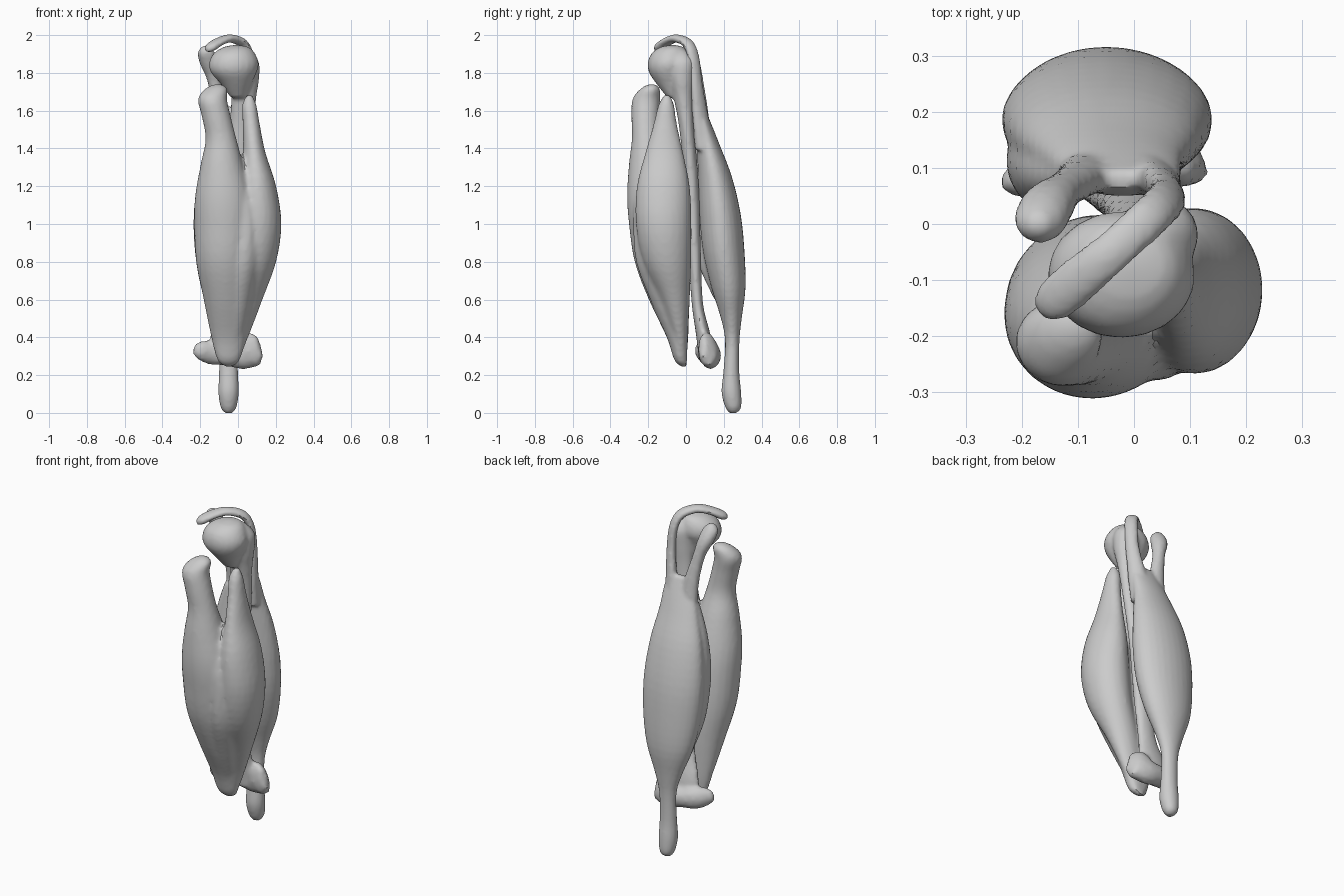
import bpy, math
from mathutils import Vector


def spline(rows, steps):
    """Catmull-Rom resampling of rows of numbers."""
    out = []
    for i in range(len(rows) - 1):
        p = [rows[max(0, min(len(rows) - 1, i + k))] for k in (-1, 0, 1, 2)]
        for s in range(steps):
            t = s / steps
            out.append([0.5 * (2 * b + (c - a) * t + (2 * a - 5 * b + 4 * c - d) * t * t
                               + (3 * b - a - 3 * c + d) * t ** 3) for a, b, c, d in zip(*p)])
    out.append(list(rows[-1]))
    return out


def loft(name, rows, side=None, sides=20, steps=4):
    """Rows are x, y, z, radius along side, radius across. No side = level rings."""
    rows = spline(rows, steps)
    cen = [Vector(r[:3]) for r in rows]
    verts, faces = [], []
    for i, r in enumerate(rows):
        u, v = Vector((1, 0, 0)), Vector((0, 1, 0))
        if side:
            u = Vector(side).normalized()
            t = cen[min(i + 1, len(cen) - 1)] - cen[max(i - 1, 0)]
            v = t.cross(u).normalized()
            u = v.cross(t).normalized()
        for k in range(sides):
            a = 2 * math.pi * k / sides
            verts.append(cen[i] + u * max(r[3], .004) * math.cos(a) + v * max(r[4], .004) * math.sin(a))
    for i in range(len(rows) - 1):
        for k in range(sides):
            a, b = i * sides + k, i * sides + (k + 1) % sides
            faces.append((a, b, b + sides, a + sides))
    faces.append(tuple(reversed(range(sides))))
    faces.append(tuple(range(len(verts) - sides, len(verts))))
    me = bpy.data.meshes.new(name)
    me.from_pydata(verts, [], faces)
    ob = bpy.data.objects.new(name, me)
    bpy.context.collection.objects.link(ob)
    select([ob])
    bpy.ops.object.mode_set(mode='EDIT')
    bpy.ops.mesh.select_all(action='SELECT')
    bpy.ops.mesh.normals_make_consistent(inside=False)
    bpy.ops.object.mode_set(mode='OBJECT')
    return ob


def select(obs):
    bpy.ops.object.select_all(action='DESELECT')
    for o in obs:
        o.select_set(True)
    bpy.context.view_layer.objects.active = obs[0]


def fuse(name, obs, voxel=.013, rounds=4):
    """Join pieces into one continuous skin."""
    select(obs)
    bpy.ops.object.join()
    ob = obs[0]
    ob.name = name
    m = ob.modifiers.new("skin", 'REMESH')
    m.mode, m.voxel_size = 'VOXEL', voxel
    s = ob.modifiers.new("relax", 'SMOOTH')
    s.factor, s.iterations = .5, rounds
    bpy.ops.object.modifier_apply(modifier="skin")
    bpy.ops.object.modifier_apply(modifier="relax")
    bpy.ops.object.shade_smooth_by_angle(angle=math.radians(35))


# Bone: shaft with neck, then the ball and the lower knuckles
shaft = loft("bone_shaft", [
    (-.06, .11, .27, .09, .04), (-.055, .09, .42, .09, .038), (-.04, .06, .58, .06, .03),
    (-.02, .045, .85, .058, .034), (0, .03, 1.2, .058, .038), (.02, .005, 1.5, .065, .04),
    (.03, -.012, 1.66, .066, .052), (.04, -.02, 1.77, .072, .065), (.045, -.02, 1.86, .065, .065),
    (.03, -.03, 1.92, .03, .03)])
ball = loft("bone_ball", [
    (0, -.07, 1.67, .04, .03), (-.01, -.085, 1.74, .08, .07), (-.022, -.095, 1.80, .12, .1),
    (-.022, -.09, 1.85, .132, .113), (-.02, -.085, 1.90, .112, .1), (-.01, -.075, 1.935, .07, .065),
    (-.01, -.07, 1.948, .01, .01)])
knuckles = loft("bone_knuckles", [
    (-.235, .075, .335, .015, .025), (-.2, .08, .33, .035, .05), (-.14, .11, .32, .05, .065),
    (-.06, .125, .31, .055, .06), (.02, .13, .305, .055, .075), (.07, .11, .335, .05, .1),
    (.115, .085, .35, .02, .06)], side=(0, 1, 0), sides=12)
fuse("upper_arm_bone", [shaft, ball, knuckles], rounds=2)

# Front muscle: two heads merging toward the lower tip, with the seam filled
inner = loft("inner_head", [
    (-.05, -.01, .245, .02, .015), (-.05, -.03, .28, .06, .032), (-.05, -.045, .4, .092, .057),
    (-.06, -.09, .6, .122, .107), (-.07, -.13, .8, .152, .142), (-.07, -.155, 1.0, .162, .147),
    (-.075, -.175, 1.15, .152, .137), (-.085, -.195, 1.32, .112, .107), (-.09, -.21, 1.45, .082, .077),
    (-.115, -.215, 1.57, .077, .074), (-.135, -.21, 1.66, .077, .074), (-.115, -.19, 1.715, .06, .052),
    (-.105, -.18, 1.74, .02, .02)], sides=24)
outer = loft("outer_head", [
    (-.035, -.01, .26, .03, .015), (-.015, -.03, .4, .07, .04), (.03, -.06, .6, .1, .08),
    (.085, -.1, .8, .117, .127), (.107, -.118, 1.0, .123, .147), (.102, -.12, 1.2, .1, .14),
    (.085, -.115, 1.38, .06, .1), (.07, -.11, 1.53, .045, .062), (.06, -.105, 1.63, .038, .042),
    (.06, -.1, 1.685, .015, .015)], sides=24)
seam = loft("seam", [
    (-.03, -.05, .4, .06, .05), (0, -.1, .6, .08, .09), (.03, -.14, .8, .09, .125),
    (.04, -.15, 1.0, .085, .13), (.03, -.15, 1.15, .06, .12), (.02, -.15, 1.3, .03, .07)])
fuse("front_muscle", [inner, outer, seam])

# Back muscle: belly, inner lobe, long lower tendon and two upper strands
belly = loft("belly", [
    (-.05, .25, .0, .02, .02), (-.05, .25, .03, .042, .042), (-.05, .24, .11, .054, .052),
    (-.05, .24, .22, .05, .042), (-.05, .245, .38, .052, .038), (-.05, .24, .5, .085, .055),
    (-.05, .225, .66, .145, .09), (-.048, .2, .85, .18, .11), (-.048, .18, 1.05, .187, .11),
    (-.045, .153, 1.25, .165, .09), (-.035, .118, 1.42, .125, .06), (-.02, .09, 1.54, .1, .04),
    (-.02, .08, 1.62, .075, .015)], sides=28)
lobe = loft("lobe", [
    (-.11, .2, .6, .05, .05), (-.13, .15, .8, .08, .09), (-.145, .12, 1.0, .08, .095),
    (-.145, .11, 1.15, .08, .085), (-.13, .095, 1.32, .065, .06), (-.1, .085, 1.48, .04, .04)])
strand = loft("strand", [
    (-.08, .1, 1.4, .06, .04), (-.09, .085, 1.58, .048, .035), (-.125, .06, 1.75, .036, .034),
    (-.155, .03, 1.85, .048, .045), (-.168, .005, 1.91, .045, .04), (-.17, 0, 1.945, .015, .015)],
    sides=12)
over = loft("over", [
    (.03, .1, 1.4, .06, .045), (.045, .075, 1.58, .05, .032), (.06, .055, 1.75, .038, .026),
    (.055, .04, 1.88, .038, .024), (.025, .01, 1.955, .038, .024), (-.04, -.05, 1.982, .038, .022),
    (-.1, -.1, 1.965, .042, .022), (-.145, -.14, 1.935, .038, .024), (-.165, -.16, 1.92, .015, .012)],
    side=(1, -1, 0), sides=12)
fuse("back_muscle", [belly, lobe, strand, over], voxel=.011, rounds=2)
